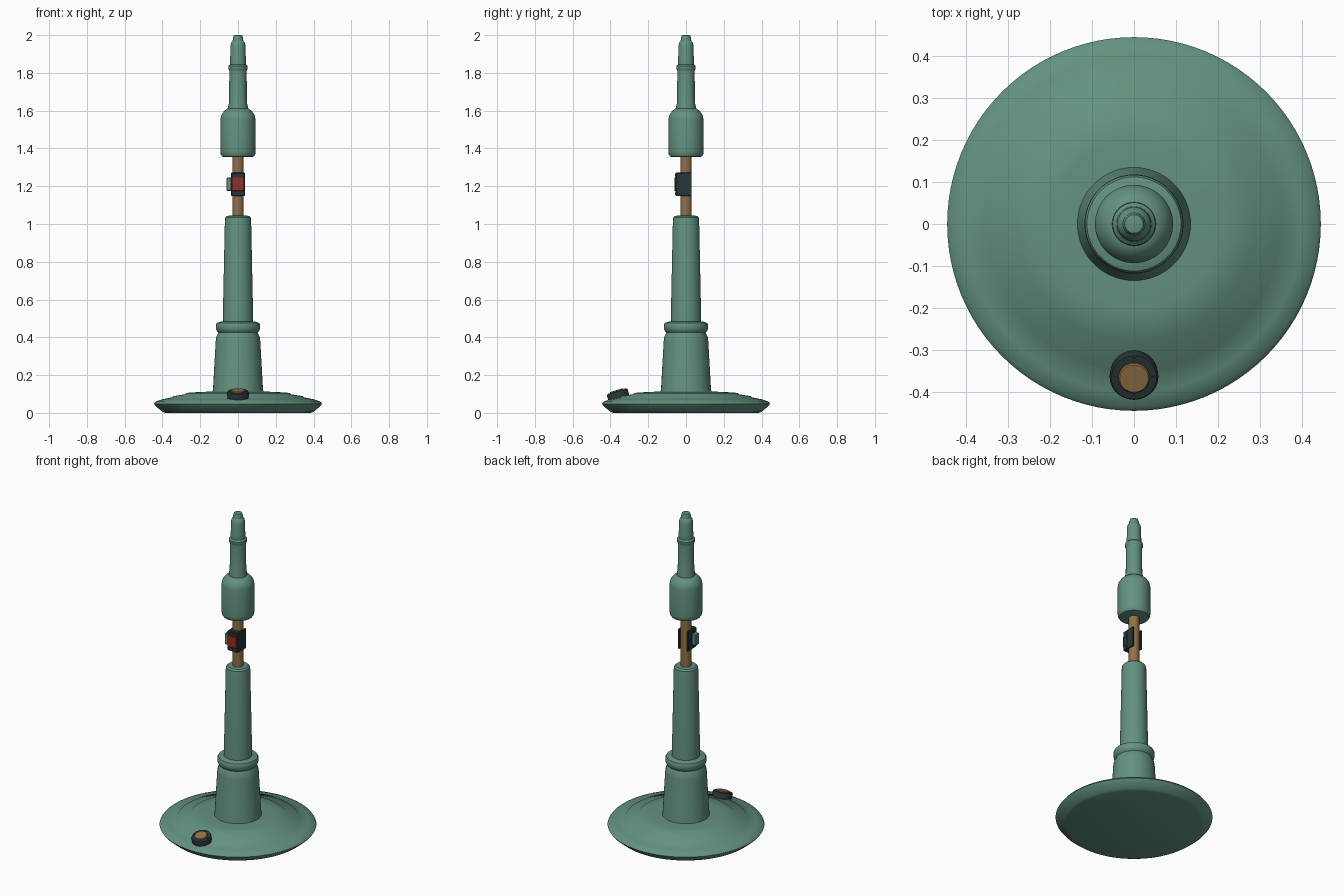
import bpy, bmesh, math
from mathutils import Matrix, Vector

if "Cube" in bpy.data.objects:
    bpy.data.objects.remove(bpy.data.objects["Cube"])


def material(name, rgb):
    m = bpy.data.materials.new(name)
    m.diffuse_color = (*rgb, 1)
    m.use_nodes = True
    m.node_tree.nodes["Principled BSDF"].inputs["Base Color"].default_value = m.diffuse_color
    return m


GREEN = material("sage green", (0.125, 0.285, 0.212))
BRASS = material("brass", (0.29, 0.165, 0.062))
DARK = material("dark grey", (0.022, 0.037, 0.039))
RED = material("red", (0.30, 0.027, 0.022))


def finish(name, bm, mat, angle, matrix=Matrix()):
    bmesh.ops.recalc_face_normals(bm, faces=bm.faces)
    mesh = bpy.data.meshes.new(name)
    bm.to_mesh(mesh)
    bm.free()
    mesh.materials.append(mat)
    ob = bpy.data.objects.new(name, mesh)
    bpy.context.collection.objects.link(ob)
    ob.matrix_world = matrix
    bpy.ops.object.select_all(action='DESELECT')
    ob.select_set(True)
    bpy.context.view_layer.objects.active = ob
    if angle:
        bpy.ops.object.shade_smooth_by_angle(angle=math.radians(angle))
    return ob


def lathe(name, profile, mat, angle=32, segs=64, matrix=Matrix()):
    """Turn a (radius, height) profile around z and cap both ends."""
    bm = bmesh.new()
    rings = []
    for r, z in profile:
        rings.append([bm.verts.new((r * math.cos(2 * math.pi * i / segs),
                                    r * math.sin(2 * math.pi * i / segs), z))
                      for i in range(segs)])
    for a, b in zip(rings, rings[1:]):
        for i in range(segs):
            j = (i + 1) % segs
            bm.faces.new((a[i], a[j], b[j], b[i]))
    bm.faces.new(rings[0][::-1])
    bm.faces.new(rings[-1])
    return finish(name, bm, mat, angle, matrix)


def box(name, lo, hi, mat, bevel=0.0):
    bm = bmesh.new()
    bmesh.ops.create_cube(bm, size=1)
    lo, hi = Vector(lo), Vector(hi)
    for v in bm.verts:
        v.co = Vector(((lo[i] + hi[i]) / 2 + v.co[i] * (hi[i] - lo[i]) for i in range(3)))
    if bevel:
        bmesh.ops.bevel(bm, geom=bm.edges[:], offset=bevel, segments=1, affect='EDGES')
    return finish(name, bm, mat, 0)


# Wide stepped foot
lathe("base", [(0.385, 0.0), (0.40, 0.006), (0.436, 0.036), (0.445, 0.048),
               (0.436, 0.060), (0.40, 0.072), (0.35, 0.082), (0.345, 0.088),
               (0.28, 0.099), (0.272, 0.106), (0.20, 0.111), (0.13, 0.113)],
      GREEN, angle=60, segs=96)

# Tapered column with collar
lathe("lower_column", [(0.136, 0.105), (0.132, 0.13), (0.118, 0.38),
                       (0.114, 0.405), (0.104, 0.425), (0.10, 0.44)], GREEN)
lathe("collar", [(0.100, 0.422), (0.110, 0.432), (0.116, 0.444), (0.117, 0.466),
                 (0.112, 0.476), (0.090, 0.483), (0.075, 0.484)], GREEN)
lathe("upper_column", [(0.081, 0.47), (0.0695, 1.02), (0.067, 1.034),
                       (0.058, 1.043), (0.045, 1.044)], GREEN)

# Exposed rod
lathe("rod", [(0.030, 1.03), (0.030, 1.37)], BRASS, segs=32)

# Upper housing and stepped nozzle
lathe("housing", [(0.072, 1.354), (0.084, 1.357), (0.092, 1.370), (0.093, 1.385),
                  (0.093, 1.555), (0.088, 1.577), (0.074, 1.597), (0.058, 1.610),
                  (0.045, 1.613)], GREEN)
lathe("neck", [(0.052, 1.605), (0.052, 1.622), (0.047, 1.645), (0.046, 1.812),
               (0.051, 1.820), (0.051, 1.836), (0.042, 1.845)], GREEN)
lathe("nozzle", [(0.042, 1.835), (0.040, 1.945), (0.036, 1.960), (0.028, 1.970),
                 (0.027, 1.985), (0.022, 1.998), (0.015, 2.0)], GREEN, segs=48)

# Switch bracket clasping the rod, open at the back
box("switch_body", (-0.036, -0.055, 1.148), (0.036, -0.018, 1.272), DARK, 0.004)
for side in (-1, 1):
    x0, x1 = sorted((side * 0.036, side * 0.025))
    box("switch_side", (x0, -0.022, 1.148), (x1, 0.030, 1.272), DARK, 0.002)
box("switch_plate", (-0.030, -0.062, 1.175), (0.030, -0.053, 1.247), RED, 0.002)
box("side_button", (-0.062, -0.045, 1.175), (-0.034, -0.008, 1.246), GREEN, 0.004)
for z in (1.162, 1.258):
    lathe("switch_screw", [(0.006, 0), (0.006, 0.005)], DARK, segs=10,
          matrix=Matrix.Translation((0, -0.053, z)) @ Matrix.Rotation(math.pi / 2, 4, 'X'))

# Foot button lying on the slope of the base
tilt = Matrix.Translation((0, -0.358, 0.088)) @ Matrix.Rotation(math.radians(17), 4, 'X')
lathe("foot_button_ring", [(0.056, -0.012), (0.058, 0.018), (0.054, 0.026),
                           (0.038, 0.027)], DARK, segs=48, matrix=tilt)
lathe("foot_button_cap", [(0.037, 0.020), (0.037, 0.031), (0.034, 0.034)],
      BRASS, segs=48, matrix=tilt)
for k in range(4):
    a = k * math.pi / 2
    spot = Matrix.Translation((0.046 * math.cos(a), 0.046 * math.sin(a), 0.025))
    lathe("foot_button_screw", [(0.004, 0), (0.004, 0.004)], DARK, segs=10,
          matrix=tilt @ spot)
